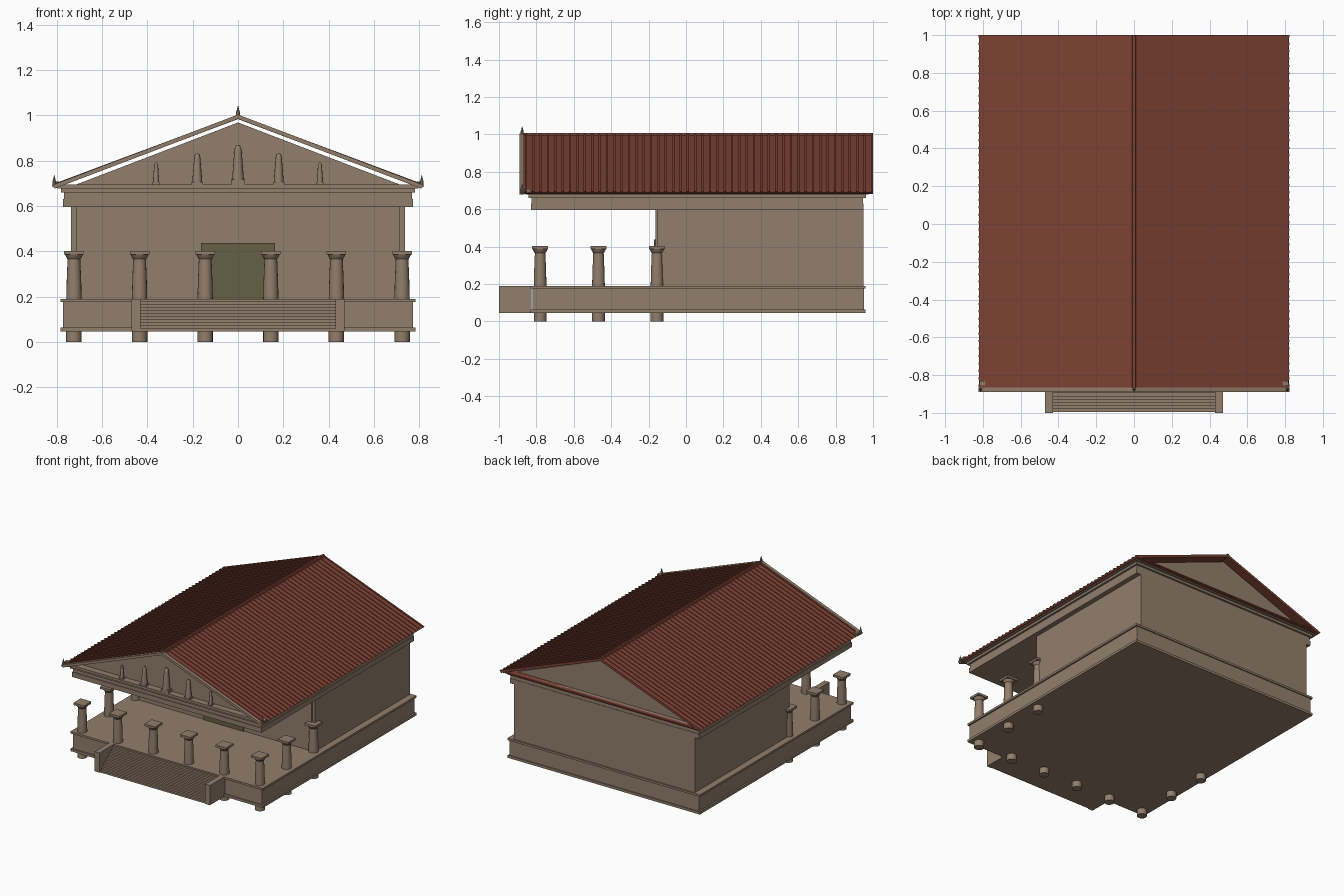
import bpy, bmesh, math

if "Cube" in bpy.data.objects:
    bpy.data.objects.remove(bpy.data.objects["Cube"])


def material(name, rgb):
    m = bpy.data.materials.new(name)
    m.diffuse_color = (*rgb, 1)
    m.use_nodes = True
    m.node_tree.nodes["Principled BSDF"].inputs["Base Color"].default_value = m.diffuse_color
    return m


STONE = material("stone", (0.29, 0.21, 0.15))
TILE = material("roof_tile", (0.21, 0.055, 0.033))
DOOR = material("door_olive", (0.13, 0.115, 0.06))


def finish(name, bm, mat, smooth=False):
    bmesh.ops.recalc_face_normals(bm, faces=bm.faces)
    me = bpy.data.meshes.new(name)
    bm.to_mesh(me)
    bm.free()
    me.materials.append(mat)
    ob = bpy.data.objects.new(name, me)
    bpy.context.collection.objects.link(ob)
    if smooth:
        bpy.ops.object.select_all(action='DESELECT')
        ob.select_set(True)
        bpy.context.view_layer.objects.active = ob
        bpy.ops.object.shade_smooth_by_angle(angle=math.radians(35))
    return ob


def extrude_profile(bm, pts, a, b, axis):
    """Extrude a 2D profile: (x, z) along y, or (y, z) along x."""
    place = (lambda p, t: (p[0], t, p[1])) if axis == 'y' else (lambda p, t: (t, p[0], p[1]))
    near = [bm.verts.new(place(p, a)) for p in pts]
    far = [bm.verts.new(place(p, b)) for p in pts]
    bm.faces.new(near)
    bm.faces.new(far)
    for i in range(len(pts)):
        j = (i + 1) % len(pts)
        bm.faces.new((near[i], near[j], far[j], far[i]))


def add_box(bm, x0, x1, y0, y1, z0, z1):
    extrude_profile(bm, [(x0, z0), (x1, z0), (x1, z1), (x0, z1)], y0, y1, 'y')


def box(name, x0, x1, y0, y1, z0, z1, mat=STONE):
    bm = bmesh.new()
    add_box(bm, x0, x1, y0, y1, z0, z1)
    return finish(name, bm, mat)


def prism(name, pts, a, b, axis='y', mat=STONE):
    bm = bmesh.new()
    extrude_profile(bm, pts, a, b, axis)
    return finish(name, bm, mat)


def add_lathe(bm, profile, x, y, n=16):
    """Revolve (radius, z) points around a vertical axis, capped."""
    rings = [[bm.verts.new((x + r * math.cos(2 * math.pi * k / n),
                            y + r * math.sin(2 * math.pi * k / n), z))
              for k in range(n)] for r, z in profile]
    for lo, hi in zip(rings, rings[1:]):
        for k in range(n):
            m = (k + 1) % n
            bm.faces.new((lo[k], lo[m], hi[m], hi[k]))
    bm.faces.new(rings[0])
    bm.faces.new(rings[-1])


# Podium with lips at top and bottom
box("podium_base_lip", -0.785, 0.785, -0.832, 0.96, 0.045, 0.063)
box("podium_body", -0.773, 0.773, -0.822, 0.952, 0.063, 0.175)
box("podium_top_lip", -0.785, 0.785, -0.832, 0.96, 0.175, 0.19)

# Front stairs between two cheek walls
N = 10
steps = [(-0.83, 0.045), (-0.995, 0.045)]
for i in range(N):
    y = -0.995 + i * 0.165 / N
    steps += [(y, 0.045 + i * 0.135 / N), (y, 0.045 + (i + 1) * 0.135 / N)]
steps = steps[:1] + steps[2:] + [(-0.83, 0.18)]
prism("stairs", steps, -0.43, 0.43, 'x')
for s, side in ((-1, "left"), (1, "right")):
    xs = sorted((s * 0.43, s * 0.47))
    box("stair_cheek_" + side, *xs, -1.0, -0.825, 0.045, 0.19)

# Columns: front row of six, plus two more down each side
spots = [(x, -0.78) for x in (-0.725, -0.435, -0.145, 0.145, 0.435, 0.725)]
spots += [(x, y) for x in (-0.725, 0.725) for y in (-0.468, -0.155)]
shaft = [(0.034, 0.0), (0.034, 0.19), (0.032, 0.27), (0.028, 0.365),
         (0.031, 0.368), (0.04, 0.386)]
for i, (x, y) in enumerate(spots):
    bm = bmesh.new()
    add_lathe(bm, shaft, x, y)
    add_box(bm, x - 0.043, x + 0.043, y - 0.043, y + 0.043, 0.386, 0.402)
    finish(f"column_{i + 1}", bm, STONE, True)

# Inner hall, its front wall and door
box("hall_walls", -0.737, 0.737, -0.155, 0.95, 0.19, 0.6)
box("hall_front_wall", -0.715, 0.715, -0.162, -0.15, 0.19, 0.6)
box("door", -0.163, 0.163, -0.17, -0.155, 0.19, 0.437, DOOR)

# Entablature bands and stepped cornice
box("architrave", -0.773, 0.773, -0.83, 0.95, 0.595, 0.63)
box("frieze", -0.768, 0.768, -0.825, 0.947, 0.63, 0.66)
box("cornice_lower", -0.783, 0.783, -0.842, 0.962, 0.66, 0.677)
box("cornice_upper", -0.797, 0.797, -0.857, 0.975, 0.677, 0.695)

# Pediment walls, slightly lower than the roof so a gap shows
gable = [(-0.72, 0.693), (0.72, 0.693), (0, 0.969)]
prism("front_pediment", gable, -0.81, -0.785)
prism("back_pediment", gable, 0.93, 0.95)


def chevron(half, eave, top, thick):
    """Cross-section of a thin gabled sheet."""
    return [(-half, eave), (0, top), (half, eave), (half - 0.012, eave - thick + 0.004),
            (0, top - thick), (-half + 0.012, eave - thick + 0.004)]


# Roof sheets, tile ribs, ridge cap and rear eave strip
prism("roof", chevron(0.82, 0.69, 0.998, 0.014), -0.868, 1.0, 'y', TILE)
bm = bmesh.new()
RIBS = 48
for i in range(RIBS):
    y = -0.862 + i * 1.85 / (RIBS - 1)
    extrude_profile(bm, chevron(0.822, 0.695, 1.003, 0.010), y, y + 0.012, 'y')
finish("roof_ribs", bm, TILE)
prism("ridge_cap", [(-0.012, 0.993), (0.012, 0.993), (0.007, 1.008), (-0.007, 1.008)],
      -0.868, 1.0, 'y', TILE)
box("rear_eave_strip", -0.805, 0.805, 0.95, 1.0, 0.685, 0.695, TILE)

# Sloping front cornice
prism("raking_cornice", chevron(0.822, 0.692, 1.004, 0.019), -0.89, -0.866)

# Roof ornaments at the peak and corners
for name, x, z, h in (("peak", 0, 1.0, 0.042), ("left", -0.812, 0.69, 0.047),
                      ("right", 0.812, 0.69, 0.047)):
    bm = bmesh.new()
    add_lathe(bm, [(0.008, z - 0.005), (0.008, z + h * 0.4), (0.004, z + h * 0.7),
                   (0.001, z + h)], x, -0.876, 8)
    finish("roof_ornament_" + name, bm, STONE, True)
for s, side in ((-1, "left"), (1, "right")):
    xs = sorted((s * 0.79, s * 0.818))
    box("corner_block_" + side, *xs, -0.855, -0.83, 0.685, 0.708)

# Pediment figures on small plinths, tallest in the middle
for i, (x, h, r, p) in enumerate(((0, 0.175, 0.026, 0.022), (-0.18, 0.137, 0.022, 0.012),
                                  (0.18, 0.137, 0.022, 0.012), (-0.362, 0.097, 0.014, 0.01),
                                  (0.362, 0.097, 0.014, 0.01))):
    bm = bmesh.new()
    z = 0.695
    add_box(bm, x - r * 1.15, x + r * 1.15, -0.835 - r * 0.8, -0.835 + r * 0.8, z - 0.002, z + p)
    add_lathe(bm, [(r, z + p), (r * 0.62, z + h * 0.85), (r * 0.5, z + h * 0.94),
                   (r * 0.2, z + h)], x, -0.835, 12)
    finish(f"pediment_figure_{i + 1}", bm, STONE, True)
